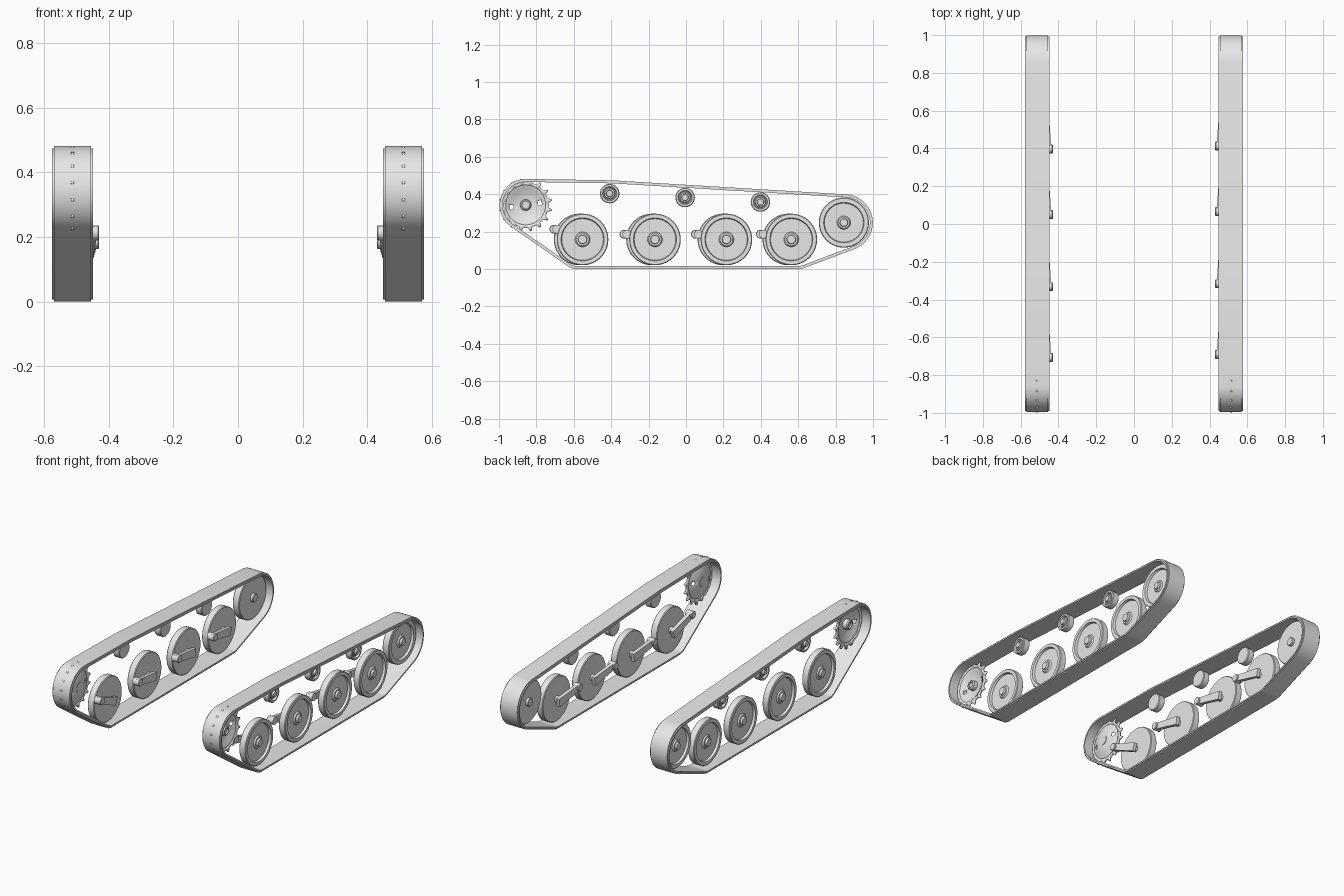
import bpy, bmesh, math
from math import cos, sin, pi

if "Cube" in bpy.data.objects:
    bpy.data.objects.remove(bpy.data.objects["Cube"])

mat = bpy.data.materials.new("track_grey")
mat.diffuse_color = (0.8, 0.8, 0.8, 1)
mat.use_nodes = True
mat.node_tree.nodes["Principled BSDF"].inputs["Base Color"].default_value = mat.diffuse_color
TRACK_X = 0.5125


def finish(name, bm, side, solid=0.0):
    """Mirror to the given side, fix normals, smooth with sharp edges."""
    for v in bm.verts:
        v.co.x *= side
    bmesh.ops.remove_doubles(bm, verts=bm.verts, dist=1e-5)
    bmesh.ops.recalc_face_normals(bm, faces=bm.faces)
    for f in bm.faces:
        f.smooth = True
    me = bpy.data.meshes.new(name)
    bm.to_mesh(me)
    bm.free()
    me.set_sharp_from_angle(angle=math.radians(30))
    me.materials.append(mat)
    ob = bpy.data.objects.new(name, me)
    bpy.context.collection.objects.link(ob)
    if solid:
        m = ob.modifiers.new("thickness", 'SOLIDIFY')
        m.thickness, m.offset = solid, 0
    return ob


def lathe(name, prof, x, y, z, side, segs=40, solid=0.0, hole=None):
    """Spin (axial, radius) points around an axle along x."""
    bm = bmesh.new()
    rings = [[bm.verts.new((x + a, y + r * cos(2 * pi * i / segs), z + r * sin(2 * pi * i / segs)))
              for i in range(segs)] for a, r in prof]
    for k in range(len(prof) - 1):
        for i in range(segs):
            if hole and hole(k, i):
                continue
            j = (i + 1) % segs
            bm.faces.new((rings[k][i], rings[k][j], rings[k + 1][j], rings[k + 1][i]))
    return finish(name, bm, side, solid)


def wheel_profile(r, rim, half, dish, hub):
    return [(-half, 0), (-half, r - .004), (-half + .004, r), (half - .004, r), (half, r - .004),
            (half, rim), (half - dish, rim - .004), (half - dish, hub), (half - dish * .4, hub * .85),
            (half - dish * .4, hub * .62), (half + .006, hub * .55), (half + .006, 0)]


def cylinder(name, x0, x1, r, y, z, side):
    b = .003
    lathe(name, [(x0, 0), (x0, r - b), (x0 + b, r), (x1, r), (x1, 0)], 0, y, z, side, 24)


# Track loop: arcs of circles joined by their outer tangents
CIRCLES = [(-.585, .08, .08), (.6, .10, .10), (.848, .248, .151), (-.40, .374, .10), (-.857, .342, .1395)]


def track_angles():
    n, out = len(CIRCLES), []
    for i in range(n):
        (y1, z1, r1), (y2, z2, r2) = CIRCLES[i], CIRCLES[(i + 1) % n]
        d = math.hypot(y2 - y1, z2 - z1)
        out.append(math.atan2(z2 - z1, y2 - y1) - math.acos((r1 - r2) / d))
    pts = []
    for i in range(n):
        start = out[i - 1]
        sweep = (out[i] - start) % (2 * pi)
        steps = max(1, math.ceil(sweep / math.radians(6)))
        pts += [(CIRCLES[i], start + sweep * k / steps) for k in range(steps + 1)]
    return pts


def track(side):
    # stepped cross-section: wide inner belt, slightly narrower outer tread
    section = [(-.0575, 0), (.0575, 0), (.0575, .007), (.064, .007), (.064, .016),
               (-.064, .016), (-.064, .007), (-.0575, .007)]
    bm = bmesh.new()
    loops = [[bm.verts.new((TRACK_X + x, y + (r - d) * cos(a), z + (r - d) * sin(a)))
              for x, d in section] for (y, z, r), a in track_angles()]
    for a, b in zip(loops, loops[1:] + loops[:1]):
        for i in range(len(section)):
            j = (i + 1) % len(section)
            bm.faces.new((a[i], a[j], b[j], b[i]))
    finish("track_band", bm, side)


def sprocket(side, y=-.857, z=.342):
    # toothed ring
    bm = bmesh.new()
    pairs = []
    for t in range(16):
        for frac, r in ((0, .122), (.25, .122), (.43, .1425), (.57, .1425), (.75, .122)):
            a = 2 * pi * (t + frac) / 16
            pairs.append([bm.verts.new((TRACK_X, y + q * cos(a), z + q * sin(a))) for q in (.106, r)])
    for p, q in zip(pairs, pairs[1:] + pairs[:1]):
        bm.faces.new((p[0], p[1], q[1], q[0]))
    finish("sprocket_teeth", bm, side, .01)
    # dished plate with two slots
    dish = [(0, .112), (-.004, .100), (-.010, .088), (-.018, .066), (-.024, .045), (-.025, 0)]
    lathe("sprocket_dish", dish, TRACK_X, y, z, side, 40, .006,
          lambda k, i: k == 2 and i in (0, 1, 20, 21))
    # centre boss
    lathe("sprocket_boss", [(-.03, 0), (-.03, .03), (.004, .03), (.01, .024), (.01, .018), (0, .018), (0, 0)],
          TRACK_X, y, z, side, 24)


def swing_arm(y0, z0, y1, z1, side):
    # tapered bar, leaning inward from the axle to the pivot
    d = math.hypot(y1 - y0, z1 - z0)
    u, w = ((y1 - y0) / d, (z1 - z0) / d), (-(z1 - z0) / d, (y1 - y0) / d)
    bm = bmesh.new()
    ends = []
    for t, h, xa, xb in ((-.03, .026, .450, .472), (d + .015, .018, .437, .460)):
        ends.append([bm.verts.new((x, y0 + u[0] * t + w[0] * s, z0 + u[1] * t + w[1] * s))
                     for x, s in ((xa, -h), (xa, h), (xb, h), (xb, -h))])
    a, b = ends
    bm.faces.new(a)
    bm.faces.new(b)
    for i in range(4):
        j = (i + 1) % 4
        bm.faces.new((a[i], a[j], b[j], b[i]))
    finish("swing_arm", bm, side)
    cylinder("arm_axle", .455, .50, .02, y0, z0, side)
    cylinder("arm_pivot", .43, .475, .023, y1, z1, side)


for side in (1, -1):
    track(side)
    sprocket(side)
    # rear idler wheel
    lathe("idler_wheel", wheel_profile(.134, .108, .023, .014, .036), TRACK_X, .844, .248, side)
    cylinder("idler_axle", .472, .50, .025, .844, .248, side)
    # return rollers
    for y, z in ((-.408, .403), (-.005, .382), (.398, .358)):
        lathe("return_roller", wheel_profile(.052, .038, .022, .012, .03), TRACK_X, y, z, side, 32)
    # road wheels with swing arms, staggered between the two sides
    shift = 0 if side > 0 else -.016
    for i, y in enumerate((-.553, -.166, .216, .563)):
        y += shift
        lathe("road_wheel", wheel_profile(.138, .115, .022, .014, .04), TRACK_X, y, .158, side)
        dy, pz = (-.138, .213) if i == 0 else (-.15, .186)
        swing_arm(y, .158, y + dy, pz, side)
